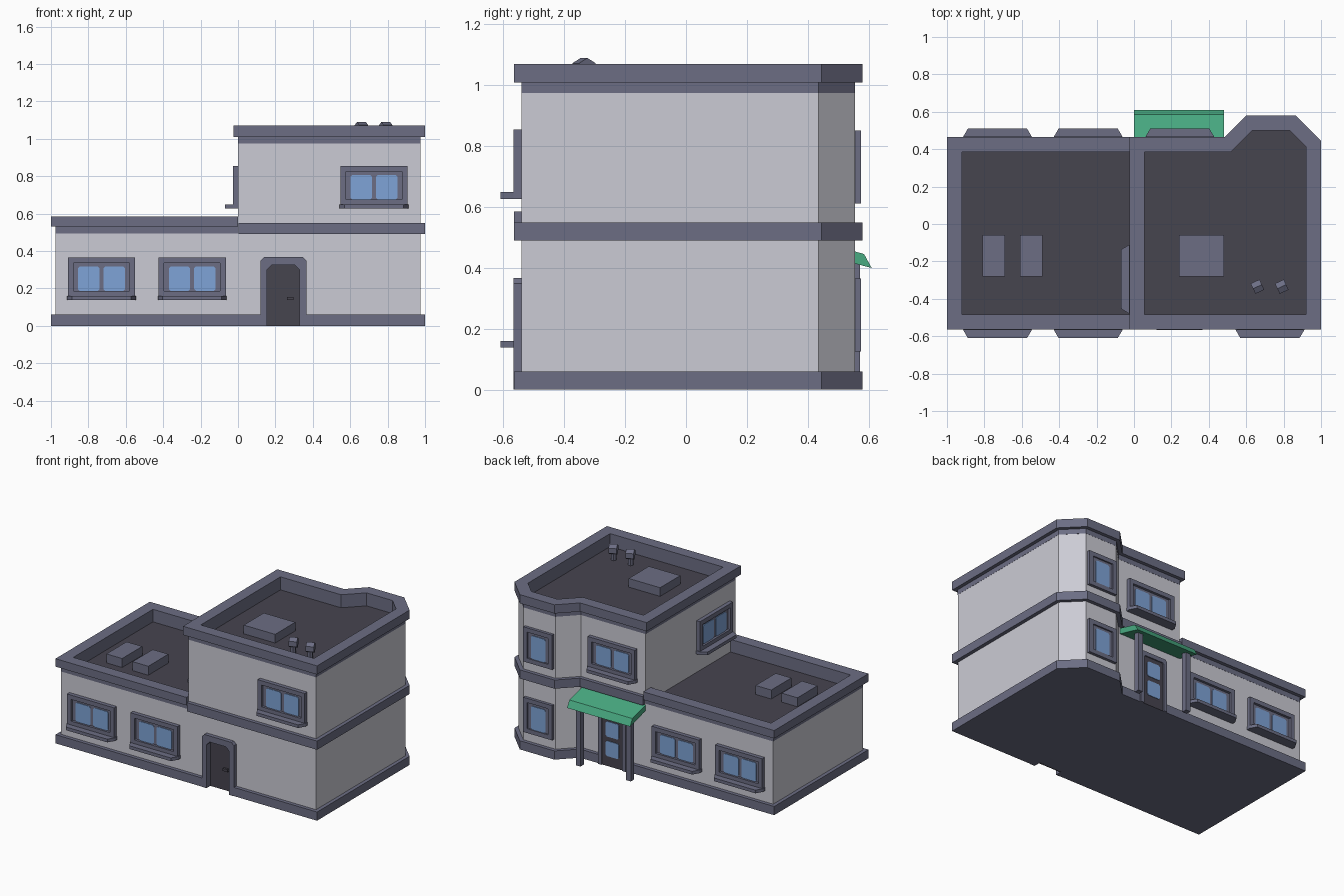
import bpy, bmesh, math
from mathutils import Matrix, Vector

cube = bpy.data.objects.get("Cube")
if cube:
    bpy.data.objects.remove(cube)


def material(name, rgb):
    m = bpy.data.materials.new(name)
    m.use_nodes = True
    m.diffuse_color = (*rgb, 1)
    m.node_tree.nodes["Principled BSDF"].inputs["Base Color"].default_value = (*rgb, 1)
    return m


WALL = material("pale wall", (0.60, 0.60, 0.66))
TRIM = material("slate trim", (0.15, 0.155, 0.23))
DARK = material("dark roof", (0.062, 0.058, 0.078))
GLASS = material("blue glass", (0.21, 0.37, 0.68))
GREEN = material("green awning", (0.065, 0.40, 0.22))


def finish(bm, name, mat, matrix):
    bmesh.ops.recalc_face_normals(bm, faces=bm.faces)
    bm.transform(matrix)
    me = bpy.data.meshes.new(name)
    bm.to_mesh(me)
    bm.free()
    me.materials.append(mat)
    ob = bpy.data.objects.new(name, me)
    bpy.context.collection.objects.link(ob)
    return ob


def prism(name, pts, lo, hi, mat, matrix=Matrix()):
    """Extrude an outline from lo to hi."""
    bm = bmesh.new()
    face = bm.faces.new([bm.verts.new((x, y, lo)) for x, y in pts])
    new = bmesh.ops.extrude_face_region(bm, geom=[face])["geom"]
    bmesh.ops.translate(bm, vec=(0, 0, hi - lo),
                        verts=[v for v in new if isinstance(v, bmesh.types.BMVert)])
    return finish(bm, name, mat, matrix)


def ring(name, outer, inner, lo, hi, mat, matrix=Matrix()):
    """Closed band between two outlines."""
    bm = bmesh.new()
    loops = [[bm.verts.new((x, y, z)) for x, y in pts]
             for pts, z in ((outer, lo), (outer, hi), (inner, hi), (inner, lo))]
    n = len(outer)
    for a, b in zip(loops, loops[1:] + loops[:1]):
        for i in range(n):
            j = (i + 1) % n
            bm.faces.new((a[i], a[j], b[j], b[i]))
    return finish(bm, name, mat, matrix)


def rect(x0, y0, x1, y1, c=0):
    if not c:
        return [(x0, y0), (x1, y0), (x1, y1), (x0, y1)]
    return [(x0 + c, y0), (x1 - c, y0), (x1, y0 + c), (x1, y1 - c),
            (x1 - c, y1), (x0 + c, y1), (x0, y1 - c), (x0, y0 + c)]


def inset(pts, d):
    """Move every edge of a counter-clockwise outline inward by d."""
    out, n = [], len(pts)
    for i in range(n):
        a, b, c = (Vector(pts[(i + k) % n]) for k in (-1, 0, 1))
        e, f = (b - a).normalized(), (c - b).normalized()
        p, q = Vector((-e.y, e.x)), Vector((-f.y, f.x))
        out.append(tuple(b + (p + q) * d / (1 + p.dot(q))))
    return out


def footprint(left):
    return [(left, -0.565), (1, -0.565), (1, 0.445), (0.865, 0.58),
            (0.6, 0.58), (0.485, 0.465), (left, 0.465)]


def notched(pts):
    """Cut the front entrance recess into an outline."""
    y = pts[0][1]
    return pts[:1] + [(0.15, y), (0.15, -0.515), (0.335, -0.515), (0.335, y)] + pts[1:]


def low_parapet(d):
    """Three-sided parapet outline of the low wing."""
    x, y0, y1 = -1 + d, -0.565 + d, 0.465 - d
    return [(0, y1), (x, y1), (x, y0), (0, y0),
            (0, -0.485), (-0.92, -0.485), (-0.92, 0.385), (0, 0.385)]


def plan(x, y, z, angle):
    return Matrix.Translation((x, y, z)) @ Matrix.Rotation(math.radians(angle), 4, 'Z')


def facade(x, y, z, angle):
    """Local x along the wall, y up, z outward."""
    return plan(x, y, z, angle) @ Matrix.Rotation(math.pi / 2, 4, 'X')


# Walls, plinth and storey band
whole, upper = footprint(-1), footprint(-0.025)
prism("plinth", notched(whole), 0, 0.06, TRIM)
walls = inset(whole, 0.025)
prism("ground_wall_lower", notched(walls), 0.03, 0.33, WALL)
prism("ground_wall_upper", walls, 0.33, 0.494, WALL)
prism("upper_wall", inset(upper, 0.025), 0.494, 0.975, WALL)
prism("storey_band", footprint(0.004), 0.49, 0.55, TRIM)

# Roofs and parapets
prism("low_roof", rect(-0.95, -0.52, 0.02, 0.42), 0.485, 0.498, DARK)
prism("low_parapet_band", low_parapet(0.024), 0.494, 0.53, TRIM)
prism("low_parapet", low_parapet(0), 0.53, 0.585, TRIM)
prism("high_roof", inset(upper, 0.04), 0.97, 0.98, DARK)
ring("high_parapet_band", inset(upper, 0.024), inset(upper, 0.08), 0.975, 1.01, TRIM)
ring("high_parapet", upper, inset(upper, 0.08), 1.01, 1.07, TRIM)

# Roof boxes with sloping sides
for i, (x, w, z) in enumerate([(-0.75, 0.12, 0.495), (-0.55, 0.12, 0.495), (0.36, 0.24, 0.975)]):
    prism(f"roof_box_{i}", rect(x - w / 2, -0.28, x + w / 2, -0.06), z, z + 0.065, TRIM)

# Roof vents: a post under a tilted cowl
hexagon = [(math.cos(k * math.pi / 3), math.sin(k * math.pi / 3)) for k in range(6)]
for i, x in enumerate((0.66, 0.79)):
    prism(f"vent_post_{i}", [(x + a * 0.018, -0.34 + b * 0.018) for a, b in hexagon], 0.975, 1.05, TRIM)
    turn = plan(x, -0.335, 1.055, 25) @ Matrix.Rotation(math.pi / 2, 4, 'Y')
    prism(f"vent_cowl_{i}", [(a * 0.035, b * 0.035) for a, b in hexagon], -0.026, 0.026, TRIM, turn)


def window(name, x, y, z, angle, w=0.36, panes=2, sill=True, h=0.228):
    at, r, b = facade(x, y, z, angle), w / 2, 0.03
    bottom = 0.018 if sill else 0
    outer = rect(-r, bottom, r, h)
    depth = 0.027 if sill else 0.02
    ring(name + "_surround", outer, inset(outer, b), 0, depth, TRIM, at)
    prism(name + "_frame", inset(outer, b), 0, 0.010, TRIM, at)
    # Panes with clipped corners
    x0, x1, gap = -r + 0.055, r - 0.055, 0.022
    pane = (x1 - x0 - gap * (panes - 1)) / panes
    for i in range(panes):
        left = x0 + i * (pane + gap)
        prism(f"{name}_pane_{i}", rect(left, bottom + 0.03, left + pane, h - 0.048, 0.01),
              0.008, 0.014, GLASS, at)
    if sill:
        prism(name + "_sill", [(-r - 0.004, 0), (r + 0.004, 0), (r + 0.004, -0.026), (r - 0.022, -0.07),
                               (-r + 0.022, -0.07), (-r - 0.004, -0.026)],
              0, 0.022, TRIM, plan(x, y, z, angle))


# Windows on all sides
LOW, HIGH = 0.138, 0.627
for i, x in enumerate((-0.73, -0.245)):
    window(f"front_window_{i}", x, -0.54, LOW, 0)
    window(f"back_window_{i}", x, 0.44, LOW, 180)
window("upper_front_window", 0.727, -0.54, HIGH, 0)
window("upper_back_window", 0.245, 0.44, HIGH, 180)
window("upper_side_window", 0, -0.295, HIGH, -90)
for i, z in enumerate((0.125, 0.612)):
    window(f"bay_window_{i}", 0.732, 0.555, z, 180, 0.22, 1, False, 0.24)

# Front entrance
front = facade(0.243, 0, 0, 0)


def arch(r, h, c):
    return [(-r, 0), (-r, h - c), (-r + c, h), (r - c, h), (r, h - c), (r, 0)]


prism("front_door_surround", arch(0.122, 0.367, 0.018) + arch(0.087, 0.325, 0.025)[::-1],
      0.514, 0.567, TRIM, front)
prism("front_door", arch(0.09, 0.328, 0.025), 0.51, 0.525, DARK, front)
prism("front_door_handle", rect(0.018, 0.137, 0.055, 0.155), 0.525, 0.54, DARK, front)

# Back entrance
back = facade(0.235, 0.44, 0, 180)
prism("back_door_surround", arch(0.105, 0.37, 0.015) + arch(0.08, 0.34, 0.01)[::-1], 0, 0.035, TRIM, back)
prism("back_door", arch(0.082, 0.342, 0.01), 0, 0.027, DARK, back)
for i, (z0, z1) in enumerate(((0.07, 0.175), (0.205, 0.31))):
    prism(f"back_door_pane_{i}", rect(-0.05, z0, 0.05, z1, 0.01), 0.025, 0.031, GLASS, back)

# Awning and its posts
along_x = Matrix(((0, 0, 1, 0), (1, 0, 0, 0), (0, 1, 0, 0), (0, 0, 0, 1)))
prism("awning", [(0.44, 0.485), (0.585, 0.446), (0.61, 0.40), (0.44, 0.445)], 0, 0.482, GREEN, along_x)
for i, x in enumerate((0.04, 0.425)):
    prism(f"awning_post_{i}", rect(x - 0.018, 0.535, x + 0.018, 0.571), 0, 0.43, TRIM)
